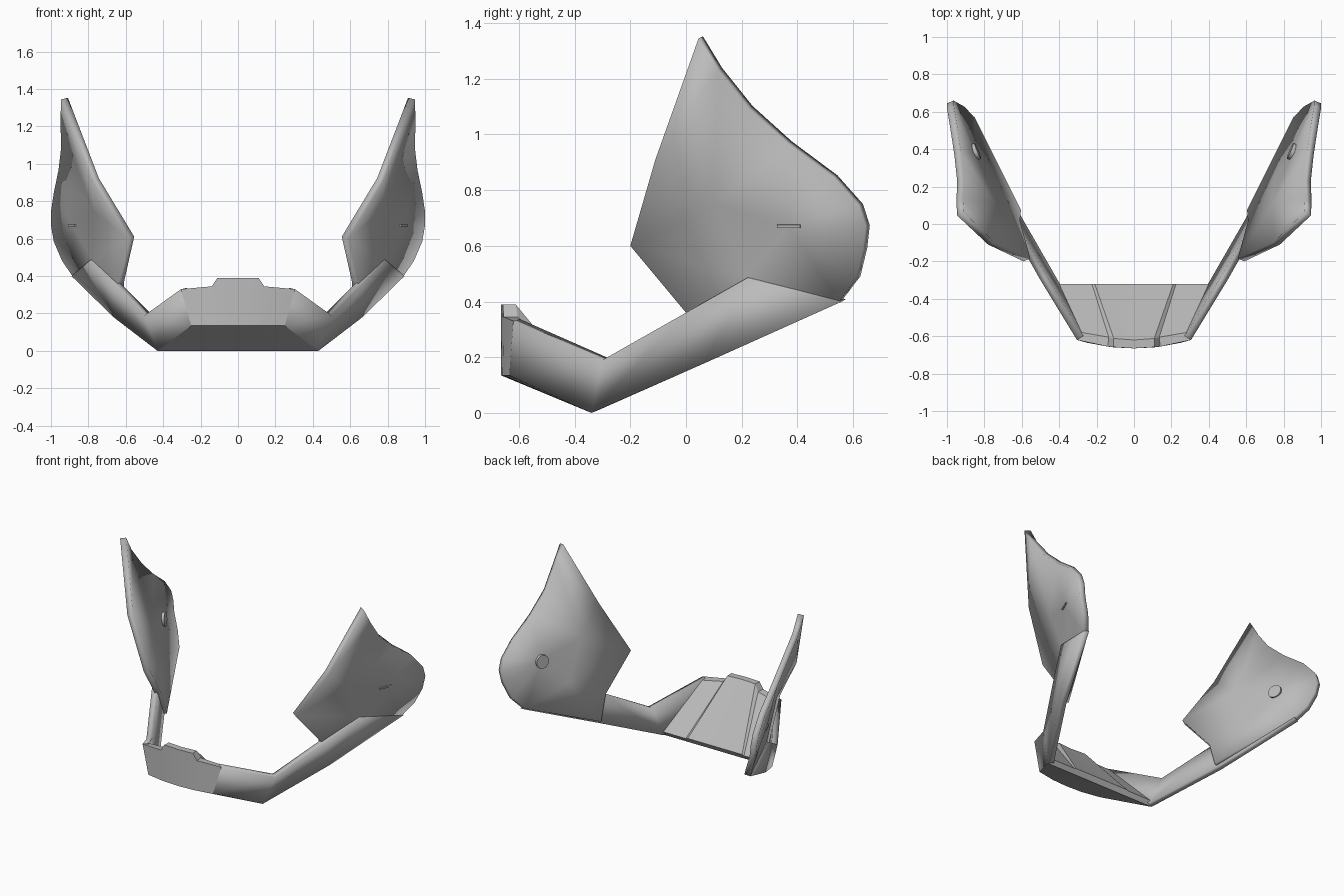
import bpy, bmesh, math
from mathutils import Vector, Matrix

default_cube = bpy.data.objects.get("Cube")
if default_cube:
    bpy.data.objects.remove(default_cube, do_unlink=True)

# Single plain grey finish
grey = bpy.data.materials.new("plain_grey")
grey.use_nodes = True
grey.diffuse_color = (0.5, 0.5, 0.5, 1)
grey.node_tree.nodes["Principled BSDF"].inputs["Base Color"].default_value = (0.5, 0.5, 0.5, 1)


def add_object(name, bm, thickness=0, mirrored=True, smooth_angle=30):
    """Turn a bmesh into an object, optionally thickened inward and mirrored."""
    mesh = bpy.data.meshes.new(name)
    bm.to_mesh(mesh)
    bm.free()
    mesh.materials.append(grey)
    obj = bpy.data.objects.new(name, mesh)
    bpy.context.collection.objects.link(obj)
    bpy.ops.object.select_all(action='DESELECT')
    obj.select_set(True)
    bpy.context.view_layer.objects.active = obj
    bpy.ops.object.shade_smooth_by_angle(angle=math.radians(smooth_angle))
    if thickness:
        solid = obj.modifiers.new("thickness", 'SOLIDIFY')
        solid.thickness = thickness
        solid.offset = -1
    if mirrored:
        mirror = obj.modifiers.new("other_side", 'MIRROR')
        mirror.use_mirror_merge = False
    return obj


def face_outward(bm):
    """Make an open panel on the left side face away from the centre."""
    bmesh.ops.recalc_face_normals(bm, faces=bm.faces)
    if sum(f.normal.x * f.calc_area() for f in bm.faces) < 0:
        bmesh.ops.reverse_faces(bm, faces=bm.faces)


def loft(rows):
    """Join neighbouring rows of points with quads."""
    bm = bmesh.new()
    rings = [[bm.verts.new(p) for p in row] for row in rows]
    for a, b in zip(rings, rings[1:]):
        for i in range(len(a) - 1):
            bm.faces.new((a[i], a[i + 1], b[i + 1], b[i]))
    return bm


# Cheek plate: outline from the top tip round the back, then forward and up
screw_spot = Vector((.885, .37, .67))
outline = [
    (.945, .045, 1.345), (.95, .115, 1.23), (.945, .225, 1.09), (.96, .365, .965),
    (.985, .53, .845), (1, .62, .745), (1, .645, .67), (.985, .635, .585),
    (.94, .61, .48), (.885, .55, .4), (.64, .06, .19), (.645, 0, .36),
    (.59, -.2, .6), (.78, -.11, .91),
]
bm = bmesh.new()
edge = [bm.verts.new(p) for p in outline]
screw_vert = bm.verts.new(screw_spot)
low_vert = bm.verts.new((.78, .22, .485))
mid_vert = bm.verts.new((.775, .1, .75))


def fan(centre, ring):
    for a, b in zip(ring, ring[1:]):
        bm.faces.new((centre, a, b))


tip, lower_back, front = edge[0], edge[9], edge[12]
fan(tip, [edge[1], edge[13]])
fan(mid_vert, [front, edge[13], edge[1], edge[2], edge[3]])
fan(screw_vert, [mid_vert] + edge[3:10] + [low_vert, mid_vert])
fan(low_vert, edge[9:13] + [mid_vert])
face_outward(bm)
add_object("cheek_plate", bm, thickness=.04, smooth_angle=35)

# Arm: outer strip from the chin corner back along the cheek
arm = loft([
    [(.25, -.635, .135), (.305, -.62, .33)],
    [(.43, -.34, 0), (.5, -.3, .19)],
    [(.665, .07, .18), (.67, 0, .36)],
    [(.89, .56, .4), (.79, .22, .485)],
])
face_outward(arm)
add_object("jaw_arm", arm, thickness=.04, smooth_angle=20)

# Chin: sections from the left corner to the centre, each running from
# underside back, underside front, top front, top back, down to the ramp foot
sections = [
    [(.43, -.34, 0), (.25, -.635, .135), (.305, -.62, .33), (.28, -.58, .325), (.4, -.32, .03)],
    [(.23, -.34, 0), (.125, -.658, .135), (.14, -.655, .345), (.135, -.605, .345), (.225, -.32, .03)],
    [(.21, -.34, 0), (.1, -.66, .135), (.11, -.658, .39), (.108, -.612, .39), (.21, -.32, .035)],
    [(0, -.34, 0), (0, -.665, .135), (0, -.665, .39), (0, -.62, .39), (0, -.32, .035)],
]
right_half = [[(-x, y, z) for x, y, z in row] for row in reversed(sections[:-1])]
chin = loft([row + row[:1] for row in sections + right_half])
bmesh.ops.remove_doubles(chin, verts=chin.verts, dist=.0005)
bmesh.ops.recalc_face_normals(chin, faces=chin.faces)
add_object("chin_guard", chin, mirrored=False, smooth_angle=20)

# Fastener: round head inside the cheek and a slim bar outside
normal = Vector((1, -.42, -.1)).normalized()
turn = normal.to_track_quat('Z', 'X').to_matrix().to_4x4()
head = bmesh.new()
bmesh.ops.create_cone(head, cap_ends=True, segments=24, radius1=.045, radius2=.045, depth=.03,
                      matrix=Matrix.Translation(screw_spot - normal * .04) @ turn)
add_object("fastener_head", head)

along = Vector((.42, 1, 0)).normalized()
across = normal.cross(along)
frame = Matrix((along, across, normal)).transposed().to_4x4()
bar = bmesh.new()
bmesh.ops.create_cube(bar, size=1, matrix=Matrix.Translation(screw_spot) @ frame
                      @ Matrix.Diagonal((.09, .012, .012, 1)))
bmesh.ops.recalc_face_normals(bar, faces=bar.faces)
add_object("fastener_bar", bar)
